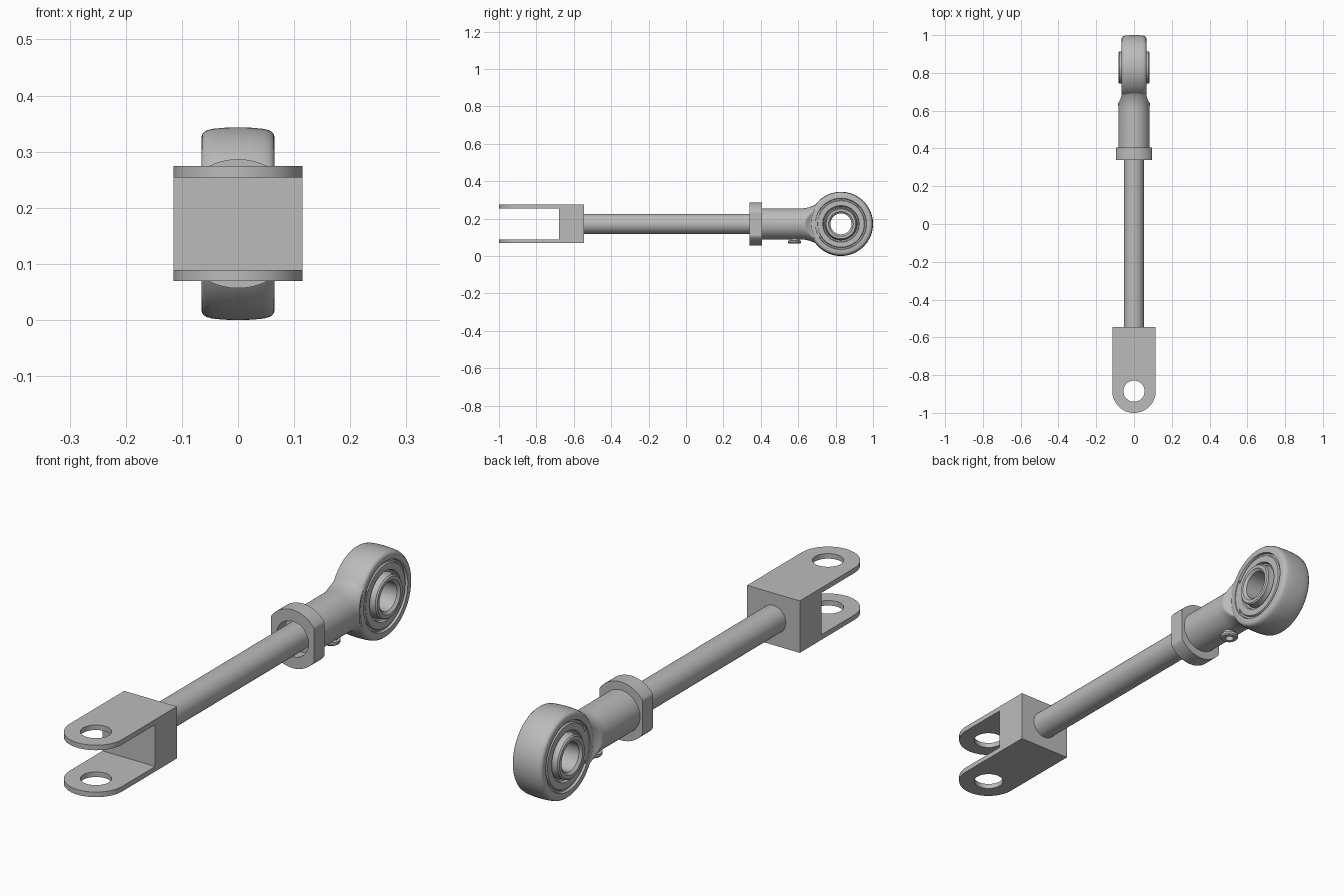
import bpy, bmesh, math
from mathutils import Matrix, Vector

cube = bpy.data.objects.get("Cube")
if cube:
    bpy.data.objects.remove(cube, do_unlink=True)

AXIS_Z = 0.1715          # height of the rod axis
EYE = 0.8285             # y of the bearing centre

steel = bpy.data.materials.new("plain steel grey")
steel.use_nodes = True
GREY = (0.5, 0.5, 0.5, 1)
steel.diffuse_color = GREY
steel.node_tree.nodes["Principled BSDF"].inputs["Base Color"].default_value = GREY


def finish(name, bm, angle=30):
    bmesh.ops.recalc_face_normals(bm, faces=bm.faces)
    mesh = bpy.data.meshes.new(name)
    bm.to_mesh(mesh)
    bm.free()
    mesh.materials.append(steel)
    ob = bpy.data.objects.new(name, mesh)
    bpy.context.collection.objects.link(ob)
    smooth(ob, angle)
    return ob


def smooth(ob, angle=30):
    bpy.ops.object.select_all(action='DESELECT')
    ob.select_set(True)
    bpy.context.view_layer.objects.active = ob
    bpy.ops.object.shade_smooth_by_angle(angle=math.radians(angle))


def bridge(bm, rings, closed):
    """Skin a list of vertex rings, capped at the ends or closed on itself."""
    n = len(rings[0])
    pairs = list(zip(rings, rings[1:]))
    if closed:
        pairs.append((rings[-1], rings[0]))
    else:
        bm.faces.new(rings[0])
        bm.faces.new(rings[-1])
    for a, b in pairs:
        for i in range(n):
            j = (i + 1) % n
            bm.faces.new((a[i], a[j], b[j], b[i]))


def lathe(name, profile, axis, centre, closed=False, segs=96, half_width=None, angle=30):
    """Turn (radius, distance along axis) points about an axis."""
    bm = bmesh.new()
    turn = Vector((0, 0, 1)).rotation_difference(Vector(axis)).to_matrix()
    rings = []
    for r, h in profile:
        ring = []
        for i in range(segs):
            a = math.tau * i / segs
            p = turn @ Vector((r * math.cos(a), r * math.sin(a), h)) + Vector(centre)
            if half_width:
                p.x = max(-half_width, min(half_width, p.x))
            ring.append(bm.verts.new(p))
        rings.append(ring)
    bridge(bm, rings, closed)
    return finish(name, bm, angle)


def mirrored(half):
    """Complete a ring cross-section about its middle plane."""
    return half + [(r, -h) for r, h in reversed(half)]


# Clevis: rounded outline, slotted and drilled
W, PIN_Y = 0.115, -0.885
bm = bmesh.new()
outline = [(W, -0.545), (-W, -0.545)]
for i in range(49):
    a = math.pi + math.pi * i / 48
    outline.append((W * math.cos(a), PIN_Y + W * math.sin(a)))
base = bm.faces.new([bm.verts.new((x, y, AXIS_Z - 0.1025)) for x, y in outline])
up = bmesh.ops.extrude_face_region(bm, geom=[base])
bmesh.ops.translate(bm, vec=(0, 0, 0.205),
                    verts=[v for v in up["geom"] if isinstance(v, bmesh.types.BMVert)])
clevis = finish("clevis", bm)

bm = bmesh.new()
bmesh.ops.create_cube(bm, size=1, matrix=Matrix.Translation((0, -0.93, AXIS_Z))
                      @ Matrix.Diagonal((0.4, 0.5, 0.165, 1)))
slot = finish("slot_cutter", bm)
drill = lathe("pin_hole_cutter", [(0.056, -0.3), (0.056, 0.3)], (0, 0, 1),
              (0, PIN_Y, AXIS_Z), segs=64)
for cutter in (slot, drill):
    mod = clevis.modifiers.new(cutter.name, 'BOOLEAN')
    mod.operation = 'DIFFERENCE'
    mod.solver = 'EXACT'
    mod.object = cutter
    bpy.ops.object.select_all(action='DESELECT')
    clevis.select_set(True)
    bpy.context.view_layer.objects.active = clevis
    bpy.ops.object.modifier_apply(modifier=mod.name)
    bpy.data.objects.remove(cutter, do_unlink=True)
smooth(clevis)

# Rod and lock nut (round collar with two side flats)
lathe("rod", [(0.054, -0.679), (0.054, 0.42)], (0, 1, 0), (0, 0, AXIS_Z))
lathe("lock_nut", [(0.07, 0.34), (0.115, 0.34), (0.115, 0.405), (0.07, 0.405)],
      (0, 1, 0), (0, 0, AXIS_Z), closed=True, half_width=0.094, angle=25)

# Shank: round sleeve flaring into the eye, its sides milled away around the eye
bm = bmesh.new()
flare = [(0.39, 0.083), (0.61, 0.083)]
for i in range(1, 19):
    t = i / 18
    flare.append((0.61 + 0.105 * t, 0.083 + 0.036 * t ** 2.2))
rings = []
for y, r in flare:
    ring = []
    for i in range(96):
        a = math.tau * i / 96
        x, z = r * math.cos(a), r * math.sin(a)
        t = max(0, min(1, (0.19 - math.hypot(y - EYE, z)) / 0.045))
        limit = 0.0835 - 0.0215 * math.sin(t * math.pi / 2)
        ring.append(bm.verts.new((max(-limit, min(limit, x)), y, z + AXIS_Z)))
    rings.append(ring)
bridge(bm, rings, False)
finish("shank", bm, 40)

# Eye housing, bearing race and inner ring, all turned about x
eye = (0, EYE, AXIS_Z)
lathe("eye_housing", mirrored([(0.126, 0.056), (0.134, 0.056), (0.137, 0.065), (0.155, 0.065),
                               (0.161, 0.063), (0.166, 0.057), (0.169, 0.046), (0.171, 0.025),
                               (0.1715, 0.008)]), (1, 0, 0), eye, closed=True, angle=35)
lathe("bearing_race", mirrored([(0.086, 0.05), (0.094, 0.054), (0.098, 0.063), (0.124, 0.063),
                                (0.127, 0.058), (0.127, 0.04)]), (1, 0, 0), eye, closed=True)
lathe("inner_ring", mirrored([(0.056, 0.074), (0.066, 0.083), (0.079, 0.083), (0.084, 0.078),
                              (0.084, 0.06), (0.09, 0.045)]), (1, 0, 0), eye, closed=True)

# Grease fitting under the shank
lathe("grease_fitting", [(0.016, 0.085), (0.016, 0.066), (0.03, 0.066), (0.034, 0.071),
                         (0.034, 0.081), (0.026, 0.084), (0.026, 0.12), (0.016, 0.12)],
      (0, 0, 1), (0, 0.58, 0), closed=True, segs=48)
